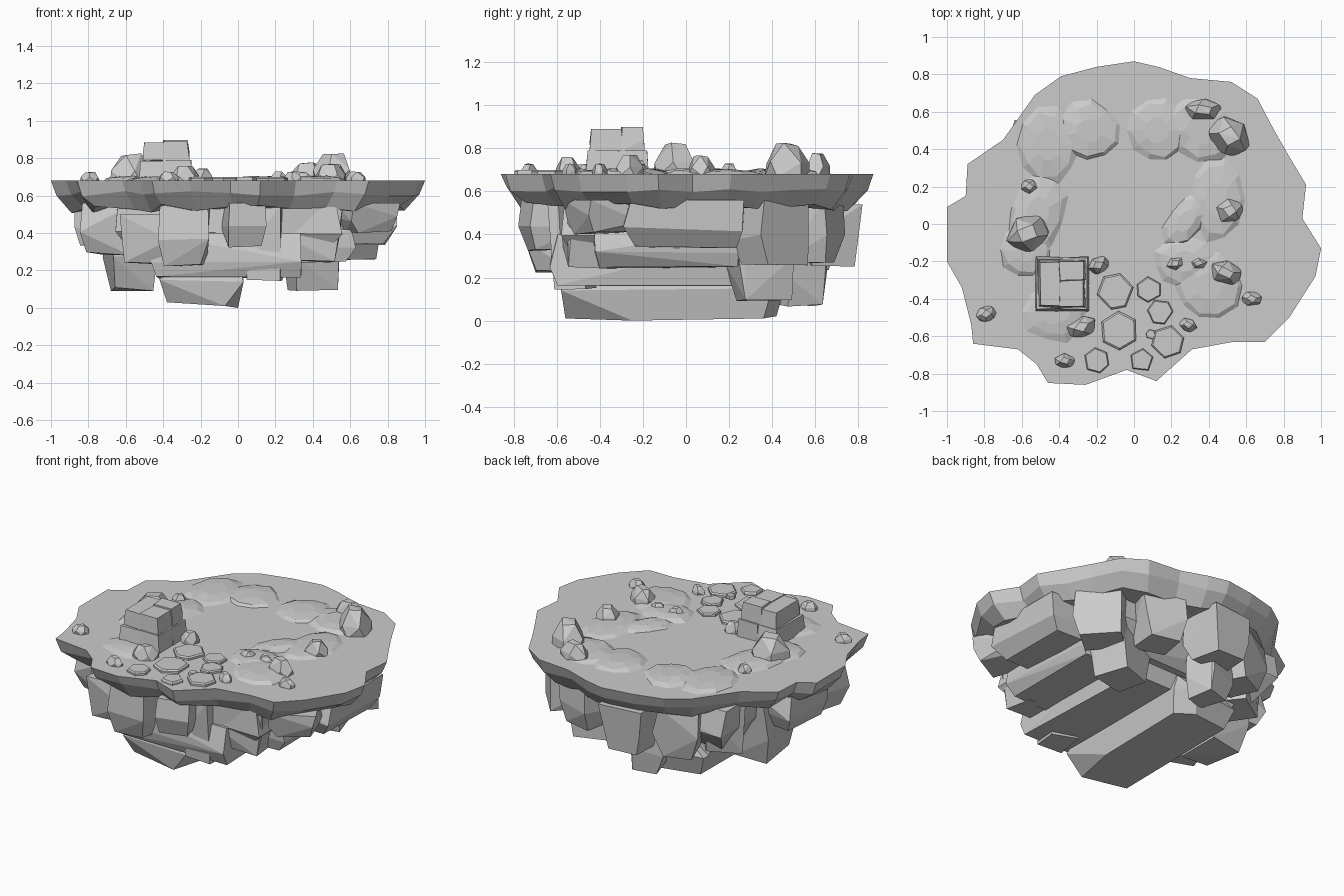
import bpy, bmesh, math, random

if "Cube" in bpy.data.objects:
    bpy.data.objects.remove(bpy.data.objects["Cube"])

random.seed(7)
TOP = 0.68


def finish(name, bm):
    bmesh.ops.recalc_face_normals(bm, faces=bm.faces[:])
    me = bpy.data.meshes.new(name)
    bm.to_mesh(me)
    bm.free()
    ob = bpy.data.objects.new(name, me)
    bpy.context.collection.objects.link(ob)
    return ob


def hull(name, pts):
    bm = bmesh.new()
    for p in pts:
        bm.verts.new(p)
    r = bmesh.ops.convex_hull(bm, input=bm.verts[:])
    bmesh.ops.delete(bm, geom=[v for v in set(r["geom_interior"] + r["geom_unused"])
                               if isinstance(v, bmesh.types.BMVert)], context='VERTS')
    bmesh.ops.dissolve_limit(bm, angle_limit=0.15, verts=bm.verts[:], edges=bm.edges[:])
    return finish(name, bm)


def loft(name, rings):
    bm = bmesh.new()
    vs = [[bm.verts.new(p) for p in r] for r in rings]
    n = len(vs[0])
    for a, b in zip(vs, vs[1:]):
        for i in range(n):
            j = (i + 1) % n
            bm.faces.new((a[i], a[j], b[j], b[i]))
    bm.faces.new(vs[0])
    bm.faces.new(vs[-1][::-1])
    return finish(name, bm)


def block(name, x, y, sx, sy, z0, z1, rot=0, taper=0.8, jit=0.02, mid=1.0):
    """Chipped rock block: jittered box with a belly, narrower at the bottom."""
    c, s = math.cos(math.radians(rot)), math.sin(math.radians(rot))
    pts = []
    for z, k in ((z0, taper), (z0 + .45 * (z1 - z0), mid), (z1, .98)):
        for u, v in ((-1, -1), (1, -1), (1, 1), (-1, 1)):
            px = u * sx * k + random.uniform(-jit, jit)
            py = v * sy * k + random.uniform(-jit, jit)
            dz = random.uniform(0, jit) if z == z0 else 0 if z == z1 else random.uniform(-jit, jit)
            pts.append((x + px * c - py * s, y + px * s + py * c, z + dz))
    return hull(name, pts)


def boulder(name, x, y, sx, sy, top, rot):
    """Faceted stone sitting on the ground."""
    h = top - TOP
    c, s = math.cos(rot), math.sin(rot)
    pts = []
    for zf, k, n in ((-0.1, 1.0, 6), (0.4, 0.97, 5), (1.0, 0.5, 4)):
        a0 = random.random() * 2
        for i in range(n):
            a = a0 + i * math.tau / n + random.uniform(-.2, .2)
            u, v = sx * k * math.cos(a), sy * k * math.sin(a)
            z = TOP + h * zf * (random.uniform(.85, 1) if zf > 0 else 1)
            pts.append((x + u * c - v * s, y + u * s + v * c, z))
    return hull(name, pts)


# plateau slab with a ragged rim
rim = [(0, .87), (.13, .84), (.3, .78), (.52, .76), (.66, .67), (.75, .5), (.83, .36),
       (.92, .21), (.9, .03), (1, -.13), (.97, -.28), (.83, -.5), (.7, -.63), (.53, -.63),
       (.31, -.67), (.12, -.84), (-.04, -.78), (-.26, -.86), (-.46, -.85), (-.52, -.75),
       (-.62, -.67), (-.86, -.64), (-.87, -.54), (-.92, -.34), (-1, -.2), (-1, .09),
       (-.9, .15), (-.89, .32), (-.7, .45), (-.53, .69), (-.39, .79), (-.2, .84)]
r1 = [(x * .97, y * .97, .61 + random.uniform(-.015, .015)) for x, y in rim]
r2 = [(x * .89, y * .89, .53 + random.uniform(-.025, .025)) for x, y in rim]
loft("plateau", [[(x, y, TOP) for x, y in rim], r1, r2,
                 [(x * .7, y * .7, .53) for x, y in rim]])

# hanging rock mass: long chamfered keel and stepped core
hull("keel", [(-.38, -.52, .03), (-.07, -.56, .01), (0, -.25, 0), (0, .36, .01), (-.12, .42, .02),
              (-.37, .38, .03), (-.42, -.58, .15), (.03, -.58, .14), (.03, .4, .15),
              (-.1, .46, .16), (-.42, .42, .16), (-.3, -.55, .25), (0, -.5, .25),
              (0, .4, .25), (-.3, .4, .25)])
block("core_low", -.06, -.12, .4, .5, .15, .4, 0, .95)
block("core_high", -.05, -.02, .6, .56, .25, .56, 0, .82)
block("right_shelf_low", .41, -.08, .2, .34, .24, .42, 0, .9)
block("right_shelf_high", .56, 0, .28, .28, .33, .56, 0, .8)

# outer rock blocks: x, y, half x, half y, bottom, top, turn
outer = [(-.5, -.5, .12, .14, .23, .5, 0), (-.28, -.62, .13, .11, .22, .56, -4),
         (.03, -.63, .1, .12, .32, .56, 12), (.39, -.46, .16, .11, .24, .56, 8),
         (.69, -.38, .13, .13, .4, .56, 25), (.4, .35, .12, .13, .09, .55, 15),
         (.58, .4, .12, .14, .25, .56, 40), (.3, .58, .13, .12, .26, .56, -15),
         (-.08, .67, .14, .13, .24, .54, 5), (-.12, .54, .1, .1, .06, .4, 20),
         (-.34, .55, .13, .11, .22, .56, 25), (-.5, .32, .13, .13, .22, .56, 40),
         (-.57, .02, .13, .18, .09, .5, 5), (-.73, -.02, .14, .18, .33, .56, 0),
         (-.66, -.34, .14, .15, .28, .56, -12), (.15, -.52, .1, .1, .14, .55, -5)]
for i, o in enumerate(outer):
    block(f"rock_block_{i+1}", *o)

# low irregular earth mounds: x, y, half x, half y, turn
mounds = [(-.46, .42, .18, .22, 0), (-.24, .5, .18, .17, -.4), (.12, .5, .17, .18, 0),
          (.36, .5, .22, .18, -.5), (.44, .13, .16, .24, 0), (.27, -.2, .18, .14, .2),
          (.4, -.33, .2, .2, 0), (-.52, .05, .16, .25, -.3), (-.42, -.47, .19, .17, 0),
          (-.58, -.14, .15, .16, 0), (.28, .02, .1, .18, -.6)]
for i, (x, y, sx, sy, t) in enumerate(mounds):
    rings = []
    c, s = math.cos(t), math.sin(t)
    for k, z in ((1, TOP - .002), (.8, TOP + .014), (.4, TOP + .024)):
        ring = []
        for j in range(10):
            a = j * math.tau / 10
            q = k * random.uniform(.88, 1.05)
            u, v = sx * q * math.cos(a), sy * q * math.sin(a)
            ring.append((x + u * c - v * s, y + u * s + v * c, z + random.uniform(-.004, .004)))
        rings.append(ring)
    loft(f"mound_{i+1}", rings)

# paving stones: x, y, radius, sides
pavers = [(-.1, -.36, .1, 6), (.08, -.35, .07, 6), (-.08, -.57, .105, 6), (.14, -.47, .07, 6),
          (.18, -.63, .09, 6), (-.2, -.73, .07, 6), (.04, -.73, .065, 5), (.09, -.59, .027, 6)]
for i, (x, y, r, n) in enumerate(pavers):
    a0 = random.random()
    ang = [a0 + (j + random.uniform(-.12, .12)) * math.tau / n for j in range(n)]
    loft(f"paver_{i+1}", [[(x + r * k * math.cos(a), y + r * k * math.sin(a), z) for a in ang]
                          for k, z in ((1, TOP - .01), (1, TOP + .012), (.9, TOP + .02))])

# loose boulders: x, y, half x, half y, top, turn
stones = [(.37, .61, .1, .06, .78, 0), (.51, .47, .12, .1, .83, -.6), (-.56, .2, .045, .04, .73, 0),
          (-.57, -.05, .12, .1, .83, .4), (.51, .07, .075, .065, .77, .3), (-.19, -.22, .06, .045, .75, .5),
          (.22, -.21, .05, .038, .73, .4), (.345, -.21, .048, .033, .73, 0), (.49, -.26, .09, .065, .77, -.3),
          (.63, -.4, .055, .04, .73, 0), (.29, -.54, .05, .035, .73, -.4), (-.28, -.55, .085, .055, .76, .3),
          (-.37, -.73, .055, .04, .73, 0), (-.79, -.48, .055, .042, .73, .3)]
for i, s in enumerate(stones):
    boulder(f"boulder_{i+1}", *s)

# small stacked pedestal of cut blocks, slightly narrowing upward
for i, (x, y, sx, sy, z0, z1) in enumerate([
        (-.45, -.32, .07, .135, .67, .785), (-.315, -.39, .068, .07, .67, .79),
        (-.315, -.25, .068, .068, .67, .79),
        (-.45, -.32, .053, .115, .785, .885), (-.333, -.37, .066, .07, .78, .89),
        (-.333, -.25, .066, .05, .785, .898)]):
    block(f"pedestal_block_{i+1}", x, y, sx, sy, z0, z1, 0, 1.08, .005, 1.04)
